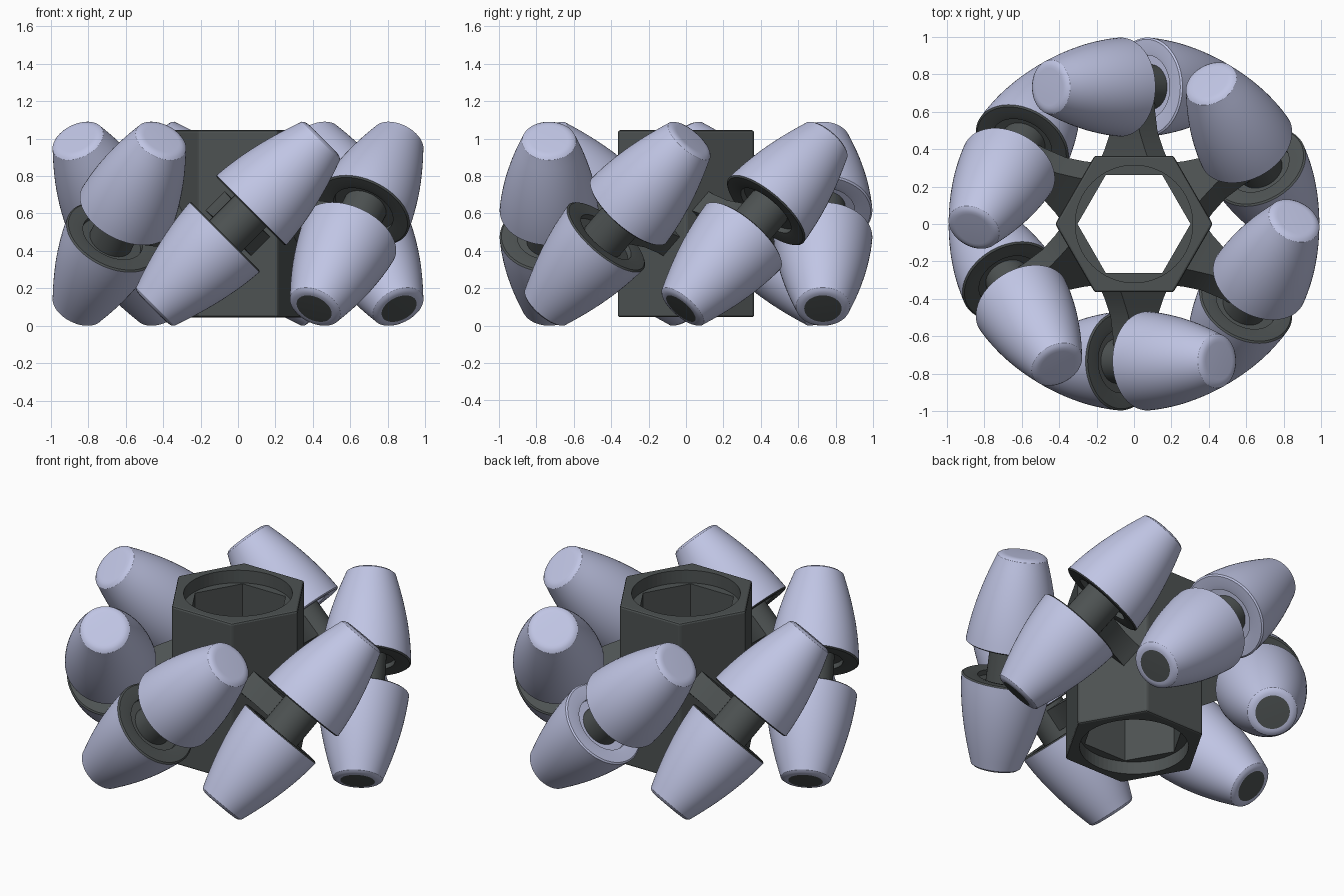
import bpy, bmesh, math
from mathutils import Matrix, Vector

if "Cube" in bpy.data.objects:
    bpy.data.objects.remove(bpy.data.objects["Cube"])

ZC, RC = 0.545, 0.732          # wheel centre height, roller axis radius


def material(name, rgb):
    m = bpy.data.materials.new(name)
    m.diffuse_color = (*rgb, 1)
    m.use_nodes = True
    m.node_tree.nodes["Principled BSDF"].inputs["Base Color"].default_value = m.diffuse_color
    return m


LIGHT = material("roller_lilac", (0.53, 0.56, 0.78))
DARK = material("hub_grey", (0.075, 0.085, 0.085))


def finish(bm, name, mats, matrix=None, smooth=True):
    bmesh.ops.remove_doubles(bm, verts=bm.verts, dist=1e-5)
    bmesh.ops.recalc_face_normals(bm, faces=bm.faces)
    me = bpy.data.meshes.new(name)
    bm.to_mesh(me)
    bm.free()
    for m in mats:
        me.materials.append(m)
    ob = bpy.data.objects.new(name, me)
    bpy.context.collection.objects.link(ob)
    if matrix:
        ob.matrix_world = matrix
    if smooth:
        bpy.context.view_layer.update()
        bpy.ops.object.select_all(action='DESELECT')
        ob.select_set(True)
        bpy.context.view_layer.objects.active = ob
        bpy.ops.object.shade_smooth_by_angle(angle=math.radians(32))
    return ob


def lathe(name, profile, slots, mats, matrix, n=64):
    """Revolve (radius, height) points; slots gives the material of each band."""
    bm = bmesh.new()
    rings = [[bm.verts.new((r * math.cos(2 * math.pi * i / n), r * math.sin(2 * math.pi * i / n), z))
              for i in range(n)] if r > 0 else [bm.verts.new((0, 0, z))] for r, z in profile]
    for a, b, s in zip(rings, rings[1:], slots):
        for i in range(n):
            j = (i + 1) % n
            loop = [a[i % len(a)], a[j % len(a)], b[j % len(b)], b[i % len(b)]]
            f = bm.faces.new(list(dict.fromkeys(loop)))
            f.material_index = s
    return finish(bm, name, mats, matrix)


def prism(name, radius, z0, z1, n, bevel=0.0):
    bm = bmesh.new()
    bmesh.ops.create_cone(bm, cap_ends=True, segments=n, radius1=radius, radius2=radius, depth=z1 - z0,
                          matrix=Matrix.Translation((0, 0, (z0 + z1) / 2)))
    # turn hexagons so that a corner points along x
    a = math.atan2(bm.verts[0].co.y if hasattr(bm.verts, "ensure_lookup_table") and not bm.verts.ensure_lookup_table() else 0,
                   bm.verts[0].co.x)
    bmesh.ops.rotate(bm, verts=bm.verts, matrix=Matrix.Rotation(-a, 3, 'Z'))
    if bevel:
        bmesh.ops.bevel(bm, geom=bm.edges[:], offset=bevel, segments=2, profile=0.5, affect='EDGES')
    return finish(bm, name, [DARK], smooth=False)


# hexagonal hub with hexagonal bore and round counterbores
hub = prism("hexagonal_hub", 0.421, ZC - 0.5, ZC + 0.5, 6, 0.012)
cutters = [prism("bore_cutter", 0.302, -0.2, 1.3, 6),
           prism("top_counterbore_cutter", 0.314, ZC + 0.42, 1.3, 64),
           prism("bottom_counterbore_cutter", 0.314, -0.2, ZC - 0.42, 64)]
for c in cutters:
    mod = hub.modifiers.new(c.name, 'BOOLEAN')
    mod.operation, mod.solver, mod.object = 'DIFFERENCE', 'EXACT', c
bpy.context.view_layer.update()
mesh = bpy.data.meshes.new_from_object(hub.evaluated_get(bpy.context.evaluated_depsgraph_get()))
hub.modifiers.clear()
hub.data = mesh
for c in cutters:
    bpy.data.objects.remove(c)

# roller half profile: recessed inner face, barrel curve touching the wheel's unit circle, rounded tip
face = [(0, 0.13), (0.17, 0.13), (0.17, 0.10), (0.20, 0.095), (0.255, 0.095)]
barrel = [(1 - math.hypot(RC, t / math.sqrt(2)), t) for t in [0.102 + 0.508 * i / 12 for i in range(13)]]
tip = [(0.145, 0.626), (0.132, 0.636), (0.115, 0.641), (0.10, 0.642), (0, 0.642)]
PROFILE = face + barrel + tip


def arm(name, matrix):
    """Flared bracket; local x is radial, y across, z along the roller axis."""
    bm = bmesh.new()
    rings = []
    for x, w, h in [(-0.40, 0.19, 0.075), (-0.34, 0.155, 0.07), (-0.24, 0.11, 0.068), (-0.12, 0.09, 0.068), (0, 0.085, 0.068)]:
        rings.append([bm.verts.new((x, sy * w, sz * h)) for sy, sz in [(-1, -1), (1, -1), (1, 1), (-1, 1)]])
    for a, b in zip(rings, rings[1:]):
        for i in range(4):
            bm.faces.new([a[i], a[(i + 1) % 4], b[(i + 1) % 4], b[i]])
    bm.faces.new(rings[0])
    bm.faces.new(rings[-1])
    finish(bm, name, [DARK], matrix)


# six tilted rollers, each with two halves, an axle and a bracket
for k in range(6):
    ang = math.radians(-90 + 60 * k)
    radial = Vector((math.cos(ang), math.sin(ang), 0))
    axis = (Vector((-math.sin(ang), math.cos(ang), 0)) + Vector((0, 0, 1))).normalized()
    side = axis.cross(radial)
    frame = Matrix((radial, side, axis)).transposed().to_4x4()
    frame.translation = radial * RC + Vector((0, 0, ZC))
    for half, flip in (("upper", 0), ("lower", math.pi)):
        inner = 0 if k == 3 else 1
        slots = [inner] * len(face) + [0] * (len(PROFILE) - len(face) - 1)
        slots[-1] = 1 if flip else 0
        lathe(f"{half}_roller_{k + 1}", PROFILE, slots, [LIGHT, DARK],
              frame @ Matrix.Rotation(flip, 4, 'X'))
    lathe(f"axle_{k + 1}", [(0, -0.14), (0.12, -0.14), (0.12, 0.14), (0, 0.14)], [0] * 3, [DARK], frame, 40)
    arm(f"bracket_{k + 1}", frame)
